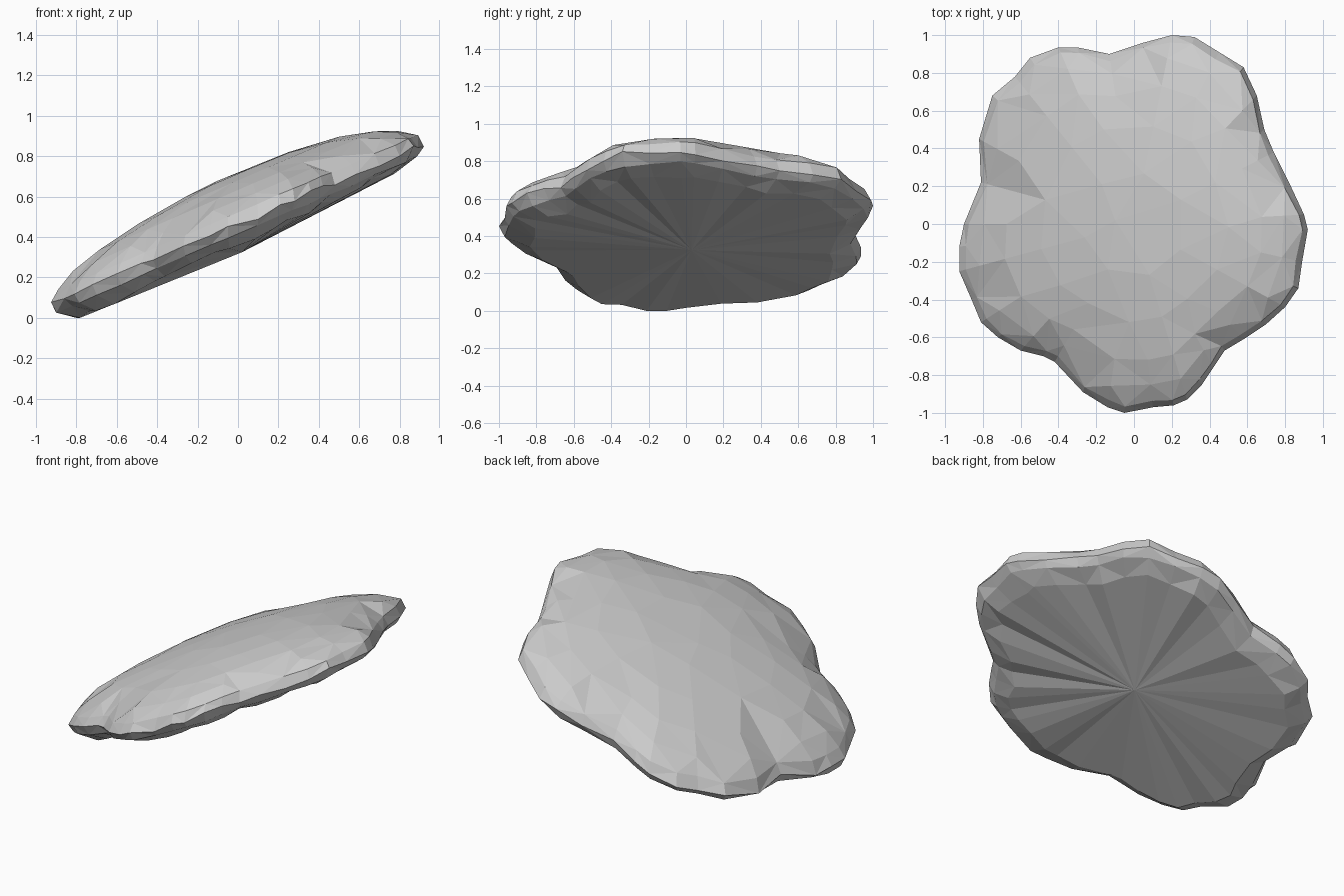
import bpy, bmesh, random
from math import hypot
from mathutils import Vector
from mathutils.geometry import delaunay_2d_cdt

if "Cube" in bpy.data.objects:
    bpy.data.objects.remove(bpy.data.objects["Cube"])

random.seed(4)

# Lobed rim outline seen from above, clockwise
RIM = [(.2, 1), (.32, .99), (.45, .91), (.58, .83), (.65, .68), (.69, .5), (.74, .38),
       (.83, .2), (.9, .05), (.92, -.03), (.89, -.2), (.87, -.34), (.8, -.44), (.7, -.53),
       (.58, -.61), (.48, -.67), (.42, -.76), (.36, -.85), (.28, -.93), (.21, -.96),
       (.1, -.97), (-.05, -1), (-.14, -.97), (-.27, -.89), (-.42, -.73), (-.48, -.7),
       (-.6, -.67), (-.72, -.6), (-.81, -.52), (-.86, -.4), (-.925, -.25), (-.925, -.12),
       (-.9, 0), (-.81, .22), (-.82, .45), (-.75, .68), (-.63, .78), (-.55, .88),
       (-.4, .935), (-.3, .935), (-.13, .9), (.05, .96)]
N = len(RIM)


def tilt(x):
    return .47 + .43 * x


def dome(r):
    return .255 * max(0, 1 - r * r) ** .55


def jit(a):
    return random.uniform(-a, a)


bm = bmesh.new()


def ring(scale, height, step=1, wob=0, rnd=0):
    """Scaled copy of the rim; rnd blends it towards a circle."""
    out = []
    for x, y in RIM[::step]:
        s = scale * (1 - rnd + rnd * .92 / hypot(x, y)) + jit(wob)
        z = tilt(x * s) + height(x) + jit(wob * .4)
        out.append(bm.verts.new((x * s, y * s, max(0, z))))
    return out


# Blunt edge: upper lip, rim, then the underside rounding inwards
lip = ring(.965, lambda x: .052, wob=.008)
rim = ring(1, lambda x: jit(.018) - .01)
low = ring(.965, lambda x: -.055, wob=.012)
base = ring(.85, lambda x: -.105 + .025 * x + jit(.012), wob=.02)
for a, b in ((lip, rim), (rim, low), (low, base)):
    for i in range(N):
        j = (i + 1) % N
        if i % 2:
            bm.faces.new((a[i], a[j], b[j]))
            bm.faces.new((a[i], b[j], b[i]))
        else:
            bm.faces.new((a[i], a[j], b[i]))
            bm.faces.new((a[j], b[j], b[i]))

# Underside: a single fan to a low centre
hub = bm.verts.new((.02, .03, .325))
for i in range(N):
    bm.faces.new((base[i], base[(i + 1) % N], hub))

# Upper face: shallow dome with irregular facets
top = list(lip)
for s, step, rnd in ((.88, 2, 0), (.75, 2, .25), (.55, 3, .6), (.3, 6, 1)):
    top += ring(s, lambda x, s=s: dome(s), step, .006, rnd)
top.append(bm.verts.new((-.1, .02, tilt(-.1) + .252)))
flat = [Vector((v.co.x, v.co.y)) for v in top]
_, _, tris, orig, _, _ = delaunay_2d_cdt(flat, [], [list(range(N))], 1, 1e-6)
for t in tris:
    bm.faces.new([top[orig[i][0]] for i in t])

bmesh.ops.recalc_face_normals(bm, faces=bm.faces)
zmin = min(v.co.z for v in bm.verts)
bmesh.ops.translate(bm, verts=bm.verts, vec=(0, 0, -zmin))
mesh = bpy.data.meshes.new("rock_slab")
bm.to_mesh(mesh)
bm.free()
bpy.context.collection.objects.link(bpy.data.objects.new("rock_slab", mesh))
